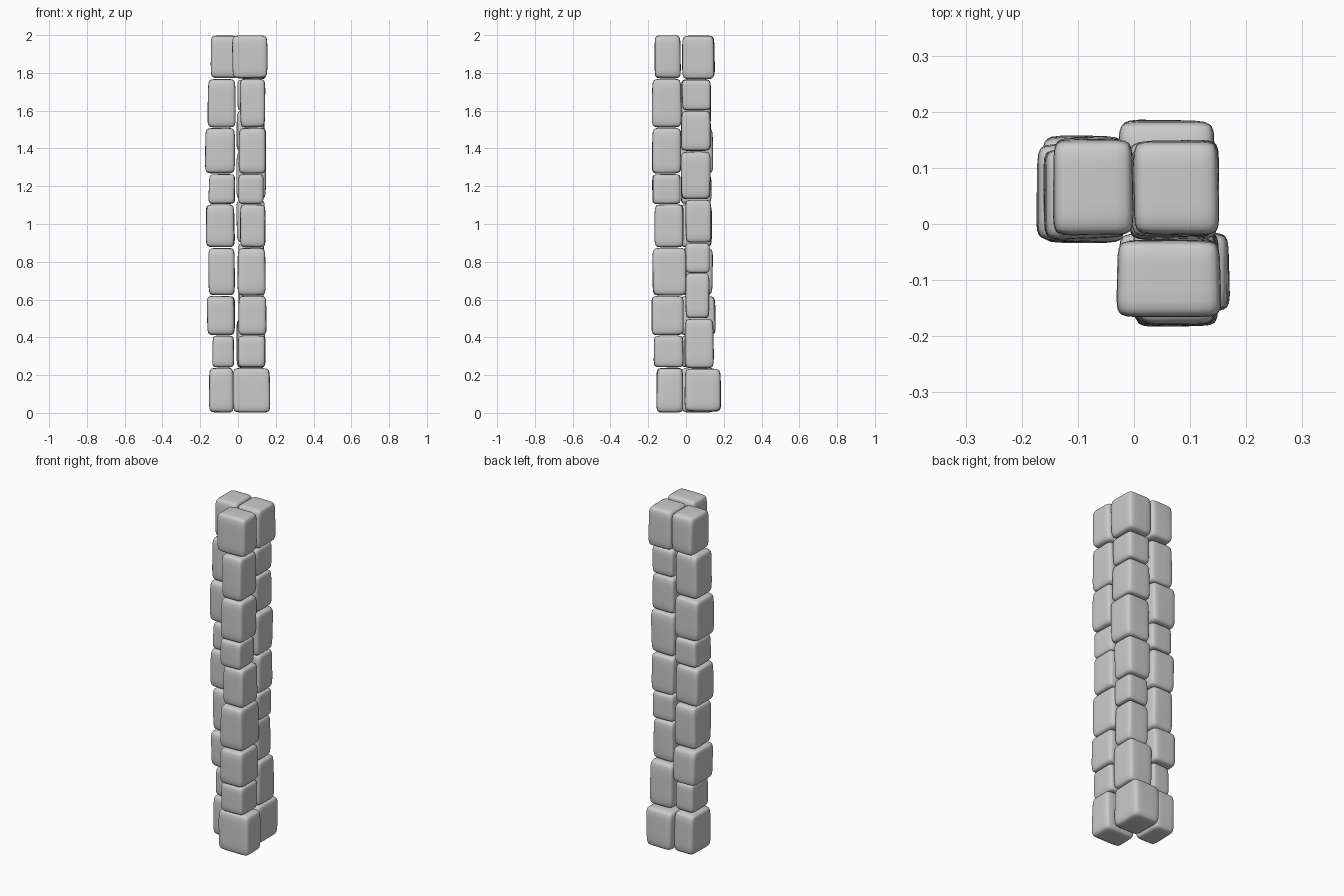
import bpy, bmesh, math, random
from mathutils import Vector

if "Cube" in bpy.data.objects:
    bpy.data.objects.remove(bpy.data.objects["Cube"])

random.seed(4)
N = 8          # roundness exponent: higher is boxier
CUTS = 9       # grid density of each stone face


def stone(name, x0, x1, y0, y1, z0, z1):
    """Pillowy, slightly irregular stone filling the given box."""
    bm = bmesh.new()
    bmesh.ops.create_cube(bm, size=2)
    bmesh.ops.subdivide_edges(bm, edges=bm.edges[:], cuts=CUTS, use_grid_fill=True)
    pull = {(i, j, k): Vector((random.uniform(0, .09), random.uniform(0, .09), random.uniform(0, .03)))
            for i in (-1, 1) for j in (-1, 1) for k in (-1, 1)}
    for v in bm.verts:
        p = Vector([math.sin(c * math.pi / 2) for c in v.co])
        p /= sum(abs(c) ** N for c in p) ** (1 / N)
        off = Vector()
        for c, d in pull.items():
            w = math.prod((1 + c[a] * p[a]) / 2 for a in range(3))
            off += d * w
        p = Vector([p[a] * (1 - off[a]) for a in range(3)])
        v.co = ((x0 + x1 + p.x * (x1 - x0)) / 2,
                (y0 + y1 + p.y * (y1 - y0)) / 2,
                (z0 + z1 + p.z * (z1 - z0)) / 2)
    for f in bm.faces:
        f.smooth = True
    me = bpy.data.meshes.new(name)
    bm.to_mesh(me)
    bm.free()
    bpy.context.collection.objects.link(bpy.data.objects.new(name, me))


# course heights: front and left stacks share one set, back stack is staggered
z_main = [0, .24, .41, .62, .875, 1.105, 1.265, 1.51, 1.77, 2]
z_back = [.005, .235, .5, .74, .9, 1.13, 1.385, 1.6, 1.765, 2]

# x0, x1, y0, y1 of each stone, bottom to top
front = [(-.03, .175, -.158, -.012), (-.005, .15, -.173, -.01), (0, .153, -.188, -.01),
         (-.005, .15, -.182, .005), (.01, .148, -.168, -.01), (0, .137, -.182, -.025),
         (0, .152, -.184, -.02), (.008, .148, -.184, -.02), (-.033, .157, -.17, -.024)]
left = [(-.155, -.02, -.03, .16), (-.138, -.018, -.03, .14), (-.167, -.014, -.035, .16),
        (-.16, -.013, -.03, .145), (-.173, -.014, -.035, .14), (-.158, -.014, -.03, .135),
        (-.178, -.012, -.035, .148), (-.164, -.008, -.03, .135), (-.146, .002, -.026, .156)]
back = [(-.03, .146, -.01, .19), (-.01, .148, -.012, .15), (0, .138, -.005, .127),
        (0, .14, -.005, .128), (-.01, .145, -.005, .138), (-.01, .15, -.03, .134),
        (-.01, .142, -.03, .134), (-.005, .14, -.025, .134), (-.002, .154, -.024, .155)]

for label, stack, zs in (("front", front, z_main), ("left", left, z_main), ("back", back, z_back)):
    for i, box in enumerate(stack):
        stone(f"{label}_stone_{i + 1}", *box, zs[i], zs[i + 1])
